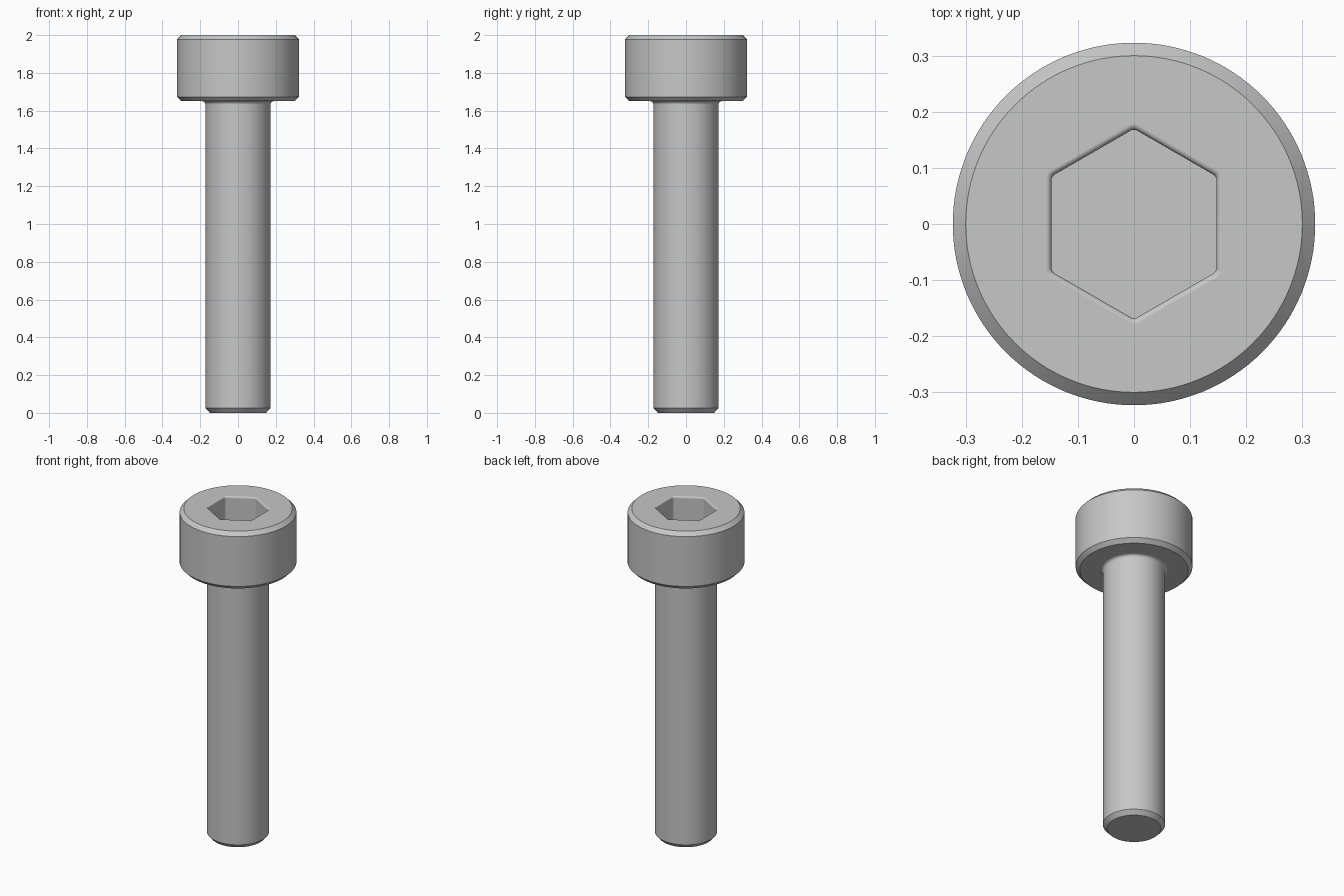
import bpy
import bmesh
from math import sin, cos, pi, radians

cube = bpy.data.objects.get("Cube")
if cube:
    bpy.data.objects.remove(cube, do_unlink=True)

# Material
steel = bpy.data.materials.new("grey_steel")
steel.use_nodes = True
GREY = (0.57, 0.57, 0.57, 1)
steel.diffuse_color = GREY
steel.node_tree.nodes["Principled BSDF"].inputs["Base Color"].default_value = GREY

HEAD_R, SHAFT_R, CHAMFER = 0.323, 0.172, 0.023
HEAD_Z, TOP_Z = 1.65, 2.0
FILLET, ROUND = 0.018, 0.01
HEX_FLAT, HEX_CORNER, SOCKET_Z = 0.147, 0.012, 1.83


def stacked_loops(name, loops):
    """Skin a stack of matching point loops and cap both ends."""
    bm = bmesh.new()
    rings = [[bm.verts.new(p) for p in loop] for loop in loops]
    n = len(rings[0])
    for low, high in zip(rings, rings[1:]):
        for i in range(n):
            j = (i + 1) % n
            bm.faces.new((low[i], low[j], high[j], high[i]))
    bm.faces.new(rings[0][::-1])
    bm.faces.new(rings[-1])
    mesh = bpy.data.meshes.new(name)
    bm.to_mesh(mesh)
    bm.free()
    mesh.materials.append(steel)
    obj = bpy.data.objects.new(name, mesh)
    bpy.context.collection.objects.link(obj)
    return obj


def circle(r, z, n=128):
    return [(r * cos(2 * pi * i / n), r * sin(2 * pi * i / n), z) for i in range(n)]


def rounded_hex(flat, z, steps=4):
    """Hexagon with flats facing +-x and softened corners."""
    r = HEX_CORNER
    centre = (flat - r) / cos(pi / 6)
    points = []
    for k in range(6):
        a = pi / 6 + k * pi / 3
        for s in range(steps + 1):
            b = a - pi / 6 + s / steps * pi / 3
            points.append((centre * cos(a) + r * cos(b), centre * sin(a) + r * sin(b), z))
    return points


# Shank and head turned from one profile, with a fillet under the head
profile = [(SHAFT_R - CHAMFER, 0), (SHAFT_R, 0.025)]
for i in range(7):
    a = i / 6 * pi / 2
    profile.append((SHAFT_R + FILLET * (1 - cos(a)), HEAD_Z - FILLET * (1 - sin(a))))
profile += [(HEAD_R - CHAMFER, HEAD_Z), (HEAD_R, HEAD_Z + CHAMFER),
            (HEAD_R, TOP_Z - CHAMFER), (HEAD_R - CHAMFER, TOP_Z)]
bolt = stacked_loops("socket_head_bolt", [circle(r, z) for r, z in profile])

# Hexagonal socket cutter, flaring into a rounded rim
loops = [rounded_hex(HEX_FLAT, SOCKET_Z)]
for i in range(6):
    a = i / 5 * pi / 2
    loops.append(rounded_hex(HEX_FLAT + ROUND * (1 - cos(a)), TOP_Z - ROUND * (1 - sin(a))))
loops.append(rounded_hex(HEX_FLAT + ROUND, TOP_Z + 0.1))
cutter = stacked_loops("socket_cutter", loops)
cutter.hide_render = True

# Cut the socket
bpy.ops.object.select_all(action='DESELECT')
bpy.context.view_layer.objects.active = bolt
bolt.select_set(True)
cut = bolt.modifiers.new("socket", 'BOOLEAN')
cut.operation = 'DIFFERENCE'
cut.solver = 'EXACT'
cut.object = cutter
bpy.ops.object.modifier_apply(modifier=cut.name)
bpy.data.objects.remove(cutter, do_unlink=True)

# Smooth curved faces, keep machined edges crisp and flat faces flat
bpy.ops.object.shade_smooth_by_angle(angle=radians(30))
weighted = bolt.modifiers.new("weighted_normals", 'WEIGHTED_NORMAL')
weighted.keep_sharp = True
